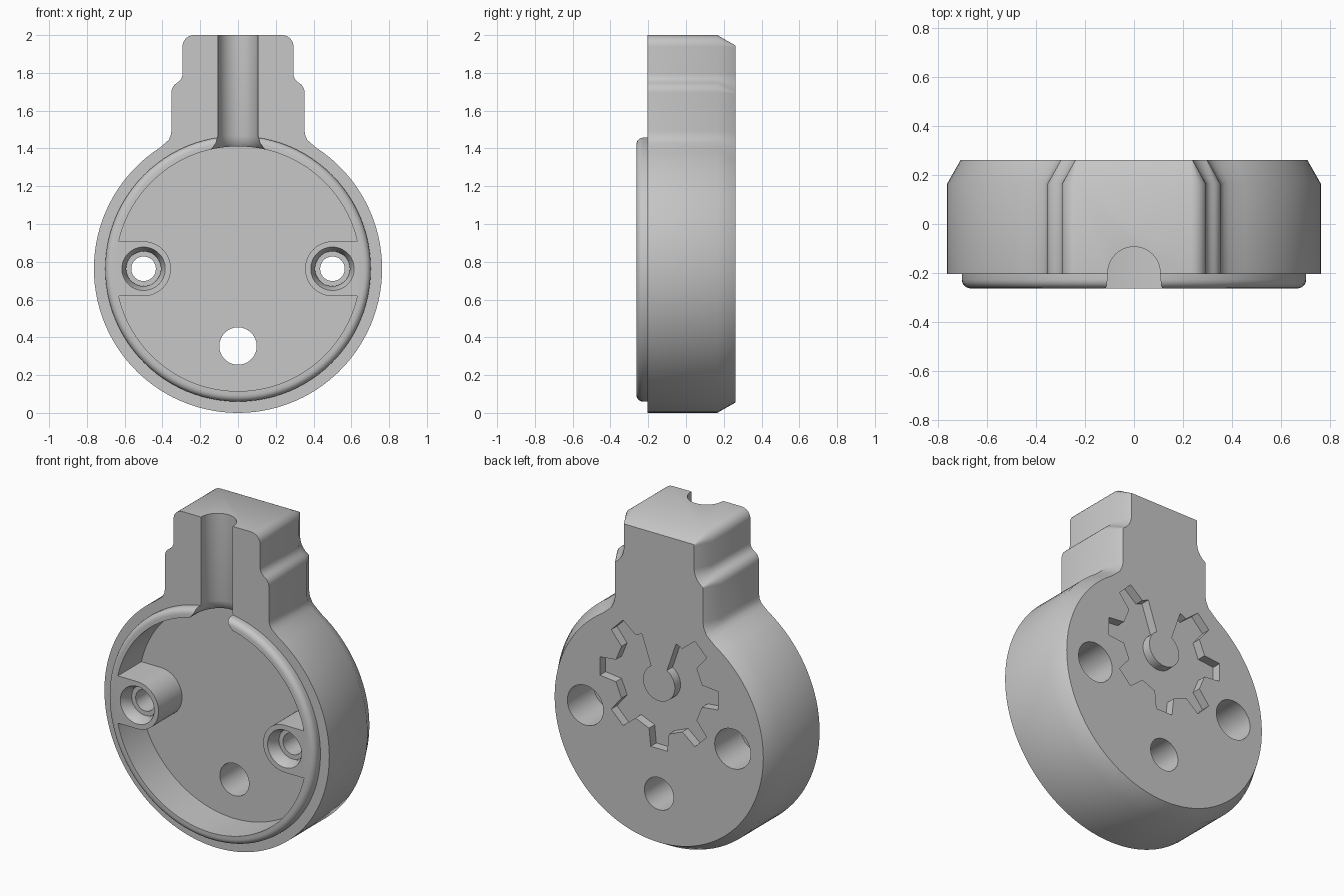
import bpy, bmesh
from math import sin, cos, pi, radians
from mathutils import Vector

cube = bpy.data.objects.get("Cube")
if cube:
    bpy.data.objects.remove(cube, do_unlink=True)

grey = bpy.data.materials.new("plain_grey")
grey.use_nodes = True
grey.diffuse_color = (0.57, 0.57, 0.57, 1)
grey.node_tree.nodes["Principled BSDF"].inputs["Base Color"].default_value = (0.57, 0.57, 0.57, 1)

CZ = 0.763        # height of the disc centre
FRONT, FACE, BACK = -0.263, -0.205, 0.262
FLOOR = -0.035    # cavity floor


def loft(name, rings):
    """Closed solid through equal-length rings of points, with end caps."""
    bm = bmesh.new()
    loops = [[bm.verts.new(p) for p in ring] for ring in rings]
    for a, b in zip(loops, loops[1:]):
        for i in range(len(a)):
            j = (i + 1) % len(a)
            bm.faces.new((a[i], a[j], b[j], b[i]))
    bm.faces.new(loops[0])
    bm.faces.new(loops[-1])
    bmesh.ops.recalc_face_normals(bm, faces=bm.faces)
    mesh = bpy.data.meshes.new(name)
    bm.to_mesh(mesh)
    bm.free()
    mesh.materials.append(grey)
    obj = bpy.data.objects.new(name, mesh)
    bpy.context.collection.objects.link(obj)
    return obj


def circle(r, x, z, n):
    return [(x + r * cos(2 * pi * i / n), z + r * sin(2 * pi * i / n)) for i in range(n)]


def at(y, pts):
    return [(x, y, z) for x, z in pts]


def prism(name, pts, y0, y1):
    return loft(name, [at(y0, pts), at(y1, pts)])


def turned(name, steps, x=0.0, z=CZ, n=96):
    """Round solid along y from (y, radius) steps."""
    return loft(name, [at(y, circle(r, x, z, n)) for y, r in steps])


def combine(target, tool, operation):
    mod = target.modifiers.new("bool", 'BOOLEAN')
    mod.operation, mod.solver, mod.object = operation, 'EXACT', tool
    bpy.context.view_layer.objects.active = target
    bpy.ops.object.modifier_apply(modifier=mod.name)
    bpy.data.objects.remove(tool, do_unlink=True)


def shrink(pts, d):
    """Inset a counter-clockwise outline by d with mitred corners."""
    out = []
    for i, p in enumerate(pts):
        p = Vector(p)
        e1 = (p - Vector(pts[i - 1])).normalized()
        e2 = (Vector(pts[(i + 1) % len(pts)]) - p).normalized()
        n1, n2 = Vector((e1.y, -e1.x)), Vector((e2.y, -e2.x))
        n = (n1 + n2).normalized()
        out.append(tuple(p - n * d / n.dot(n1)))
    return out


def arc(cx, cz, r, a0, a1, n):
    return [(cx + r * cos(radians(a0 + (a1 - a0) * i / n)),
             cz + r * sin(radians(a0 + (a1 - a0) * i / n))) for i in range(n + 1)]


# Housing outline: disc blending into a stepped neck
right = arc(0, CZ, CZ, -90, 57, 44)
right += [(0.387, 1.427), (0.367, 1.445), (0.357, 1.466), (0.353, 1.49)]
right += arc(0.293, 1.695, 0.06, 0, 60, 5)
right += arc(0.353, 1.799, 0.06, 240, 180, 5)[1:]
right += arc(0.234, 1.94, 0.06, 0, 90, 6)
outline = right + [(-x, z) for x, z in reversed(right[1:])]

housing = loft("housing", [at(FACE, outline), at(0.165, outline), at(BACK, shrink(outline, 0.055))])

# Raised lip with a rounded outer edge
R, B = 0.703, 0.035
steps = [(-0.1, R), (FRONT + B, R)]
steps += [(FRONT + B * (1 - sin(radians(a))), R - B * (1 - cos(radians(a)))) for a in (18, 36, 54, 72, 90)]
combine(housing, turned("lip", steps), 'UNION')

# Front cavity, leaving two screw bosses joined to its wall
cavity = turned("cavity_cutter", [(-0.4, 0.648), (FLOOR, 0.648)])
for s in (-1, 1):
    boss = arc(0.5, CZ, 0.145, 90, 270, 24) + [(0.8, CZ - 0.145), (0.8, CZ + 0.145)]
    combine(cavity, prism("boss", [(s * x, z) for x, z in boss], -0.5, 0.1), 'DIFFERENCE')
combine(housing, cavity, 'DIFFERENCE')

# Cable channel down the neck, flared where it enters the cavity
rings = []
for z, r in ((1.34, 0.145), (1.395, 0.145), (1.41, 0.13), (1.43, 0.116), (1.465, 0.107), (2.1, 0.107)):
    half = [(r * cos(pi * i / 24), r * sin(pi * i / 24) - 0.2) for i in range(25)]
    rings.append([(x, y, z) for x, y in half + [(-r, -0.4), (r, -0.4)]])
combine(housing, loft("channel_cutter", rings), 'DIFFERENCE')

# Stepped screw holes through the bosses
for s in (-1, 1):
    bore = [(-0.4, 0.115), (FRONT, 0.115), (-0.215, 0.092), (-0.185, 0.092), (-0.185, 0.065),
            (0.01, 0.065), (0.01, 0.122), (0.4, 0.122)]
    combine(housing, turned("screw_cutter", bore, s * 0.5, CZ, 48), 'DIFFERENCE')

# Plain lower hole
combine(housing, turned("lower_hole_cutter", [(-0.4, 0.099), (0.4, 0.099)], 0, 0.354, 48), 'DIFFERENCE')

# Gear-shaped recess on the back, around a hub joined to the neck side
GZ, HUB = 1.03, 0.108


def polar(r, deg):
    return (r * sin(radians(deg)), GZ + r * cos(radians(deg)))


gear = [polar(0.297, 23)]
for k in range(1, 8):
    gear += [polar(r, 45 * k + a) for a, r in ((-13, 0.3), (-8, 0.405), (8, 0.405), (13, 0.3))]
gear += [polar(0.297, 337)] + [polar(HUB, 330 - 10 * i) for i in range(31)]
combine(housing, prism("gear_cutter", gear, BACK - 0.055, 0.4), 'DIFFERENCE')

# Smooth curved walls, crisp edges
bpy.ops.object.select_all(action='DESELECT')
housing.select_set(True)
bpy.context.view_layer.objects.active = housing
bpy.ops.object.shade_smooth_by_angle(angle=radians(30))
